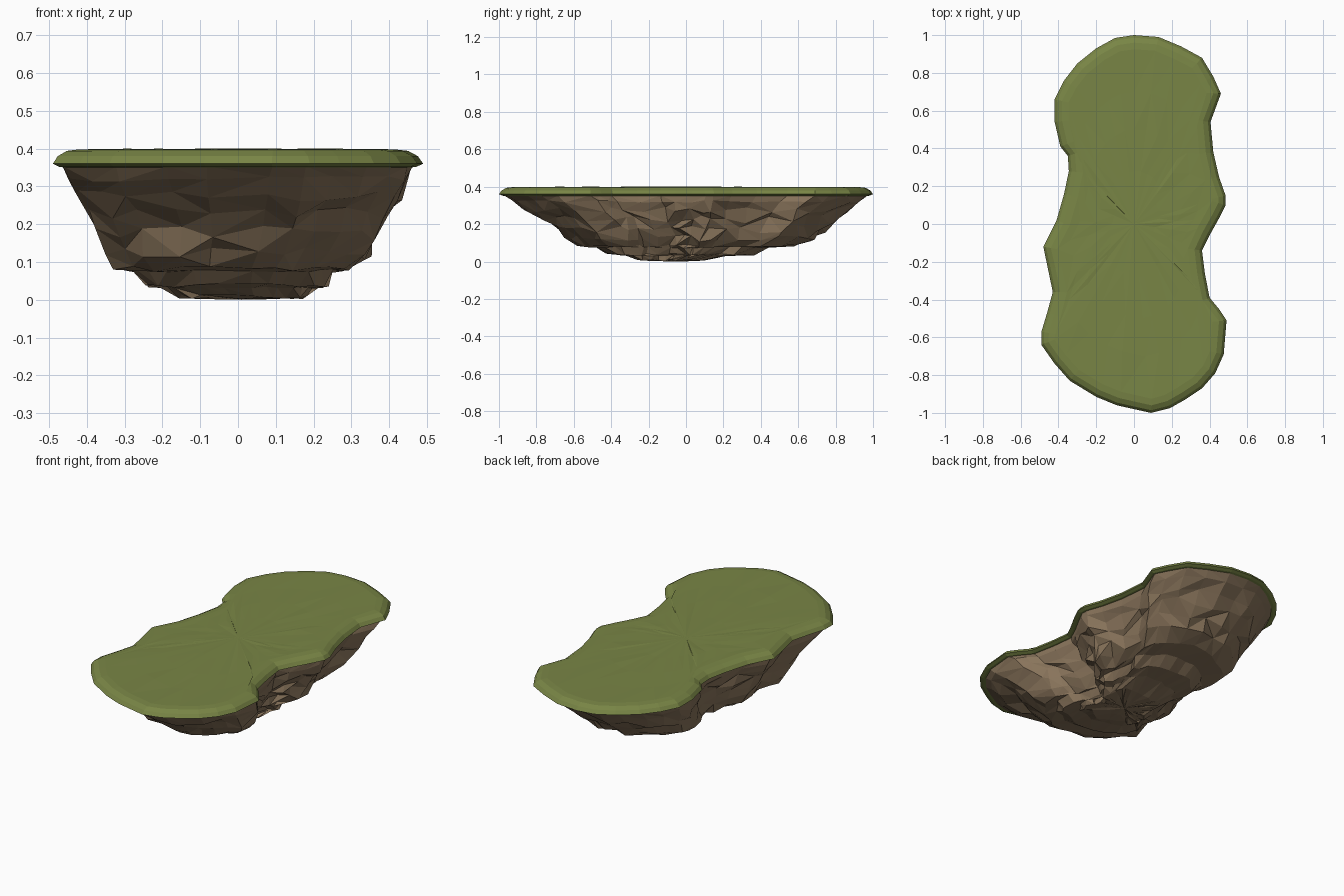
import bpy, bmesh, random
from mathutils import Vector

if "Cube" in bpy.data.objects:
    bpy.data.objects.remove(bpy.data.objects["Cube"])

random.seed(7)

# Island outline seen from above
OUTLINE = [
    (0, 1.0), (.13, .99), (.25, .94), (.36, .88), (.42, .78), (.46, .69), (.405, .54),
    (.42, .38), (.45, .25), (.485, .15), (.485, .10), (.45, .03), (.40, -.06), (.36, -.14),
    (.375, -.26), (.40, -.39), (.45, -.45), (.49, -.51), (.475, -.69), (.43, -.79),
    (.36, -.87), (.27, -.93), (.19, -.975), (.09, -1.0), (-.09, -.96), (-.20, -.915),
    (-.34, -.83), (-.42, -.74), (-.49, -.64), (-.49, -.57), (-.46, -.47), (-.43, -.36),
    (-.455, -.24), (-.48, -.12), (-.41, .02), (-.37, .16), (-.345, .28), (-.35, .36),
    (-.39, .41), (-.42, .54), (-.42, .66), (-.37, .76), (-.30, .85), (-.20, .93), (-.10, .985)]
PTS = [Vector(p) for p in reversed(OUTLINE)]          # counter-clockwise
N = len(PTS)


def material(name, color):
    m = bpy.data.materials.new(name)
    m.diffuse_color = color
    m.use_nodes = True
    m.node_tree.nodes["Principled BSDF"].inputs["Base Color"].default_value = m.diffuse_color
    return m


def inset(d, z):
    """Outline moved inward by d at height z."""
    ring = []
    for i, p in enumerate(PTS):
        t = (PTS[(i + 1) % N] - PTS[i - 1]).normalized()
        ring.append(Vector((p.x - t.y * d, p.y + t.x * d, z)))
    return ring


def scaled(sx, sy, z, cx=0, cy=0):
    return [Vector((p.x * sx + cx, p.y * sy + cy, z)) for p in PTS]


def loft(name, rings, mat, bottom=None, top=None):
    """Skin rings from low to high with randomly split quads."""
    bm = bmesh.new()
    vs = [[bm.verts.new(c) for c in r] for r in rings]
    for lo, up in zip(vs, vs[1:]):
        for i in range(N):
            j = (i + 1) % N
            a, b, c, d = lo[i], lo[j], up[j], up[i]
            tris = ((a, b, c), (a, c, d)) if random.random() < .5 else ((a, b, d), (b, c, d))
            for t in tris:
                bm.faces.new(t)
    for centre, ring, flip in ((bottom, vs[0], True), (top, vs[-1], False)):
        if centre:
            c = bm.verts.new(centre)
            for i in range(N):
                a, b = ring[i], ring[(i + 1) % N]
                bm.faces.new((c, b, a) if flip else (c, a, b))
    me = bpy.data.meshes.new(name)
    bm.to_mesh(me)
    bm.free()
    me.materials.append(mat)
    ob = bpy.data.objects.new(name, me)
    bpy.context.collection.objects.link(ob)
    return ob


# Grass slab: tucked lip, outer rim, rounded edge, slightly wrinkled top
grass = [inset(.06, .346), inset(.018, .352), inset(0, .36), inset(.014, .38),
         inset(.04, .394), inset(.075, .398)]
for s in (.7, .5, .28):
    ring = scaled(s, s, .398)
    for v in ring:
        v.z += random.uniform(-.002, .002)
    grass.append(ring)
loft("grass_top", grass, material("grass", (.19, .235, .06, 1)), top=(0, 0, .4))

# Rock: stepped layers, (scale x, scale y, z, centre x, centre y, jitter in plan, jitter in z)
LAYERS = [
    (.16, .08, .006, .01, -.07, .12, .005),
    (.33, .17, .008, .01, -.07, .12, .006),
    (.40, .27, .033, 0, -.04, .08, .004),
    (.48, .40, .037, -.01, -.03, .06, .006),
    (.54, .46, .076, -.01, -.02, .04, .005),
    (.62, .58, .082, -.02, 0, .06, .008),
    (.70, .66, .125, -.01, .02, .06, .020),
    (.75, .72, .175, 0, .02, .05, .024),
    (.80, .79, .225, 0, .02, .045, .022),
    (.87, .86, .275, 0, 0, .03, .016),
    (.92, .93, .320, 0, 0, .015, .008)]
rock = []
ridge = [random.uniform(-.03, .03) for _ in PTS]      # ridges shared by all layers
for sx, sy, z, cx, cy, jit, jz in LAYERS:
    ring = scaled(sx, sy, z, cx, cy)
    for i, v in enumerate(ring):
        side = 1 - .6 * abs(PTS[i].y)                 # long sides rougher than the ends
        k = 1 + (random.uniform(-jit, jit) + ridge[i] * jit / .06) * side
        v.x *= k
        v.y = v.y * k + random.uniform(-.3, .3) * jit * side
        v.z = max(0, v.z + random.uniform(-jz, jz))
    rock.append(ring)
rock.append(inset(.028, .353))
loft("rock_underside", rock, material("rock", (.25, .175, .105, 1)), bottom=(.01, -.07, 0))
